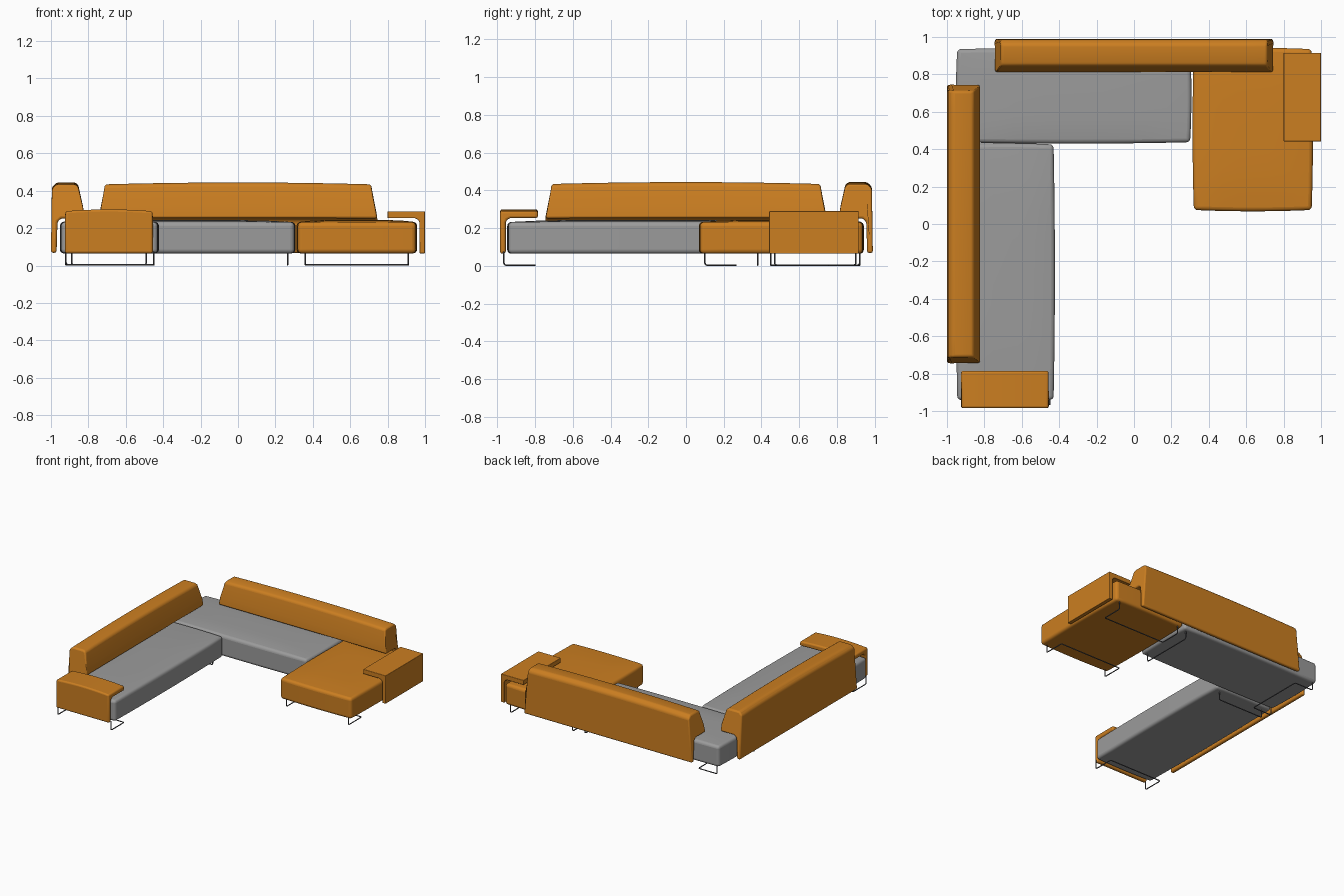
import bpy, bmesh
from math import pi, radians
from mathutils import Vector

cube = bpy.data.objects.get("Cube")
if cube:
    bpy.data.objects.remove(cube, do_unlink=True)


def material(name, color):
    m = bpy.data.materials.new(name)
    m.use_nodes = True
    m.diffuse_color = color
    m.node_tree.nodes["Principled BSDF"].inputs["Base Color"].default_value = color
    return m


ORANGE = material("orange fabric", (0.60, 0.21, 0.015, 1))
GRAY = material("gray fabric", (0.33, 0.33, 0.33, 1))
STEEL = material("dark steel", (0.10, 0.10, 0.11, 1))


def finish(bm, name, mat, bevel, loc=(0, 0, 0), turn=0):
    """Turn a bmesh into a smooth, soft-edged object."""
    bmesh.ops.recalc_face_normals(bm, faces=bm.faces)
    mesh = bpy.data.meshes.new(name)
    bm.to_mesh(mesh)
    bm.free()
    mesh.materials.append(mat)
    ob = bpy.data.objects.new(name, mesh)
    bpy.context.collection.objects.link(ob)
    ob.location = loc
    ob.rotation_euler.z = turn
    mod = ob.modifiers.new("soft edges", "BEVEL")
    mod.width = bevel
    mod.segments = 4
    mod.limit_method = "ANGLE"
    mod.angle_limit = radians(35)
    bpy.ops.object.select_all(action="DESELECT")
    ob.select_set(True)
    bpy.context.view_layer.objects.active = ob
    bpy.ops.object.shade_smooth_by_angle(angle=radians(40))
    return ob


def cushion(name, mat, x0, x1, y0, y1, z0=0.065, z1=0.232, puff=0.012):
    """Box whose top and sides swell gently towards their middles."""
    bm = bmesh.new()
    bmesh.ops.create_cube(bm, size=2)
    bmesh.ops.subdivide_edges(bm, edges=bm.edges[:], cuts=7, use_grid_fill=True)
    mid = Vector(((x0 + x1) / 2, (y0 + y1) / 2, (z0 + z1) / 2))
    half = Vector(((x1 - x0) / 2, (y1 - y0) / 2, (z1 - z0) / 2))
    for v in bm.verts:
        x, y, z = v.co
        swell = Vector((x * (1 - y * y), y * (1 - x * x), 0)) * puff * 0.6
        if z > 0:
            swell.z = z * puff * (1 - x ** 4) * (1 - y ** 4)
        v.co = mid + Vector((x * half.x, y * half.y, z * half.z)) + swell
    return finish(bm, name, mat, 0.028)


def sweep(name, profile, half_len, taper, crown, bevel, loc, turn):
    """Run a (depth, height) profile sideways, narrowing and crowning at the top."""
    bm = bmesh.new()
    steps = 12
    low, high = 0.22, max(z for d, z in profile)
    rings = []
    for i in range(steps + 1):
        s = 2 * i / steps - 1
        ring = []
        for d, z in profile:
            t = max(0, (z - low) / (high - low))
            ring.append(bm.verts.new((s * (half_len - taper * t * t), -d,
                                      z + crown * t * (1 - s * s))))
        rings.append(ring)
    n = len(profile)
    for a, b in zip(rings, rings[1:]):
        for j in range(n):
            k = (j + 1) % n
            bm.faces.new((a[j], a[k], b[k], b[j]))
    bm.faces.new(rings[0])
    bm.faces.new(rings[-1][::-1])
    return finish(bm, name, ORANGE, bevel, loc, turn)


def rod(name, points):
    """Thin bent steel rod through the given points."""
    curve = bpy.data.curves.new(name, "CURVE")
    curve.dimensions = "3D"
    curve.bevel_depth = 0.004
    curve.bevel_resolution = 2
    curve.use_fill_caps = True
    spline = curve.splines.new("POLY")
    path = [Vector(points[0])]
    for a, b, c in zip(points, points[1:], points[2:]):
        a, b, c = Vector(a), Vector(b), Vector(c)
        p, q = b + (a - b).normalized() * 0.012, b + (c - b).normalized() * 0.012
        path += [p, (p + q + 2 * b) / 4, q]
    path.append(Vector(points[-1]))
    spline.points.add(len(path) - 1)
    for sp, co in zip(spline.points, path):
        sp.co = (*co, 1)
    curve.materials.append(STEEL)
    ob = bpy.data.objects.new(name, curve)
    bpy.context.collection.objects.link(ob)


# Seats
cushion("left_wing_seat", GRAY, -0.945, -0.43, -0.94, 0.425)
cushion("rear_seat", GRAY, -0.945, 0.30, 0.437, 0.935)
cushion("wide_seat", ORANGE, 0.32, 0.95, 0.075, 0.935)

# Backrests: a thin panel behind the seat under a thick leaning cushion
back = [(0, 0.068), (0.03, 0.068), (0.035, 0.235), (0.055, 0.252), (0.178, 0.252),
        (0.172, 0.31), (0.145, 0.425), (0.125, 0.434), (0.03, 0.434), (0.005, 0.41)]
sweep("rear_backrest", back, 0.745, 0.035, 0.01, 0.012, (0, 0.99, 0), 0)
sweep("side_backrest", back, 0.745, 0.035, 0.01, 0.012, (-1, 0, 0), pi / 2)

# Armrests: an outer panel folded over into a shelf
arm = [(0, 0.065), (0.03, 0.065), (0.03, 0.23), (0.037, 0.245), (0.055, 0.253),
       (0.2, 0.253), (0.2, 0.29), (0, 0.29)]
sweep("front_armrest", arm, 0.235, 0.002, 0.01, 0.012, (-0.69, -0.985, 0), pi)
sweep("side_armrest", arm, 0.237, 0, 0, 0.004, (1, 0.678, 0), -pi / 2)

# Sled legs: drop from the edge, run inwards along the floor, cross over and return
TOP, FLOOR = 0.075, 0.004


def leg(name, ends, inward):
    a, b = (Vector((*e, 0)) for e in ends)
    step = Vector((*inward, 0))
    up, down = Vector((0, 0, TOP)), Vector((0, 0, FLOOR))
    pts = [a + up, a + down, b + down, b + up]
    if step.length:
        pts[2:2] = [a + step + down, b + step + down]
    rod(name, pts)


leg("left_wing_front_leg", ((-0.92, -0.965), (-0.45, -0.965)), (0, 0.165))
leg("left_wing_rear_leg", ((-0.89, 0.38), (-0.49, 0.38)), (0, 0))
leg("rear_seat_outer_leg", ((-0.92, 0.45), (-0.92, 0.92)), (0.165, 0))
leg("rear_seat_inner_leg", ((0.265, 0.47), (0.265, 0.90)), (0, 0))
leg("wide_seat_front_leg", ((0.36, 0.10), (0.91, 0.10)), (0, 0.165))
leg("wide_seat_rear_leg", ((0.36, 0.92), (0.91, 0.92)), (0, -0.165))
